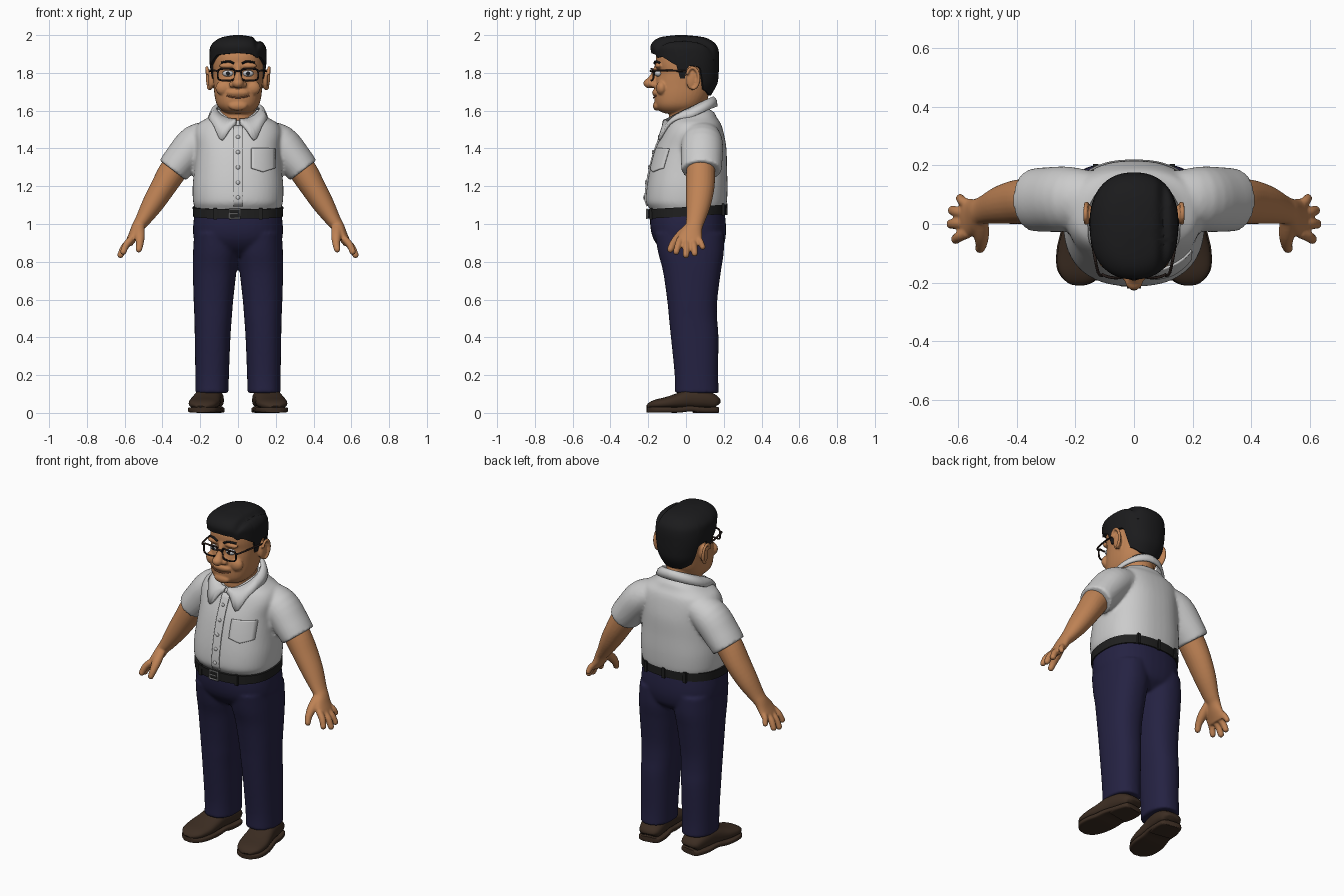
import bpy, bmesh, math
from mathutils import Vector, Matrix

if "Cube" in bpy.data.objects:
    bpy.data.objects.remove(bpy.data.objects["Cube"])

def material(name, r, g, b):
    m = bpy.data.materials.new(name)
    m.diffuse_color = (r, g, b, 1)
    m.use_nodes = True
    m.node_tree.nodes["Principled BSDF"].inputs["Base Color"].default_value = m.diffuse_color
    return m

SKIN = material("skin", .52, .225, .09)
SHIRT = material("shirt_grey", .60, .60, .60)
NAVY = material("navy_cloth", .018, .016, .055)
HAIR = material("black_hair", .011, .011, .012)
BELT = material("black_leather", .014, .014, .014)
SHOE = material("brown_leather", .045, .026, .016)
METAL = material("buckle_metal", .4, .4, .4)
FRAME = material("dark_frame", .02, .012, .01)
WHITE = material("eye_white", .6, .6, .62)
LIP = material("lip_brown", .27, .10, .045)
X, Y, Z = Vector((1, 0, 0)), Vector((0, 1, 0)), Vector((0, 0, 1))

def dense(rows, sub):
    """Smooth interpolation between rows of numbers."""
    out = []
    for i in range(len(rows) - 1):
        a, b, c, d = (rows[max(0, min(len(rows) - 1, i + k))] for k in (-1, 0, 1, 2))
        for s in range(sub):
            t = s / sub
            out.append([.5 * (2*q + (r-p)*t + (2*p-5*q+4*r-s4)*t*t + (3*q-p-3*r+s4)*t**3)
                        for p, q, r, s4 in zip(a, b, c, d)])
    return out + [list(rows[-1])]

def spow(v, e):
    return math.copysign(abs(v) ** e, v)

def loft(bm, rows, n=24, sub=4, ref=Y, flat=False, ex=2.0):
    """Skin rows of (x, y, z, radius along ref, radius across)."""
    rows = dense(rows, sub)
    P = [Vector(r[:3]) for r in rows]
    rings = []
    for i, r in enumerate(rows):
        t = Z if flat else (P[min(i+1, len(P)-1)] - P[max(i-1, 0)]).normalized()
        u = (ref - t * ref.dot(t)).normalized()
        v = t.cross(u)
        rings.append([bm.verts.new(P[i] + u*r[3]*spow(math.cos(a), 2/ex) + v*r[4]*spow(math.sin(a), 2/ex))
                      for a in (2*math.pi*k/n for k in range(n))])
    for p, q in zip(rings, rings[1:]):
        for k in range(n):
            bm.faces.new((p[k], p[(k+1) % n], q[(k+1) % n], q[k]))
    bm.faces.new(rings[0])
    bm.faces.new(rings[-1])

def body(prof, cx=0):
    """Rows of (z, front, back, half width) to loft rows."""
    return [(cx, (f+b)/2, z, (b-f)/2, w) for z, f, b, w in prof]

def surf(prof, x, z, ex):
    """Front y of a body profile at x, z."""
    d = dense(prof, 4)
    for a, b in zip(d, d[1:]):
        if a[0] <= z <= b[0]:
            t = (z-a[0]) / (b[0]-a[0])
            f, k, w = (a[i]+(b[i]-a[i])*t for i in (1, 2, 3))
            return (f+k)/2 - (k-f)/2 * max(0, 1-abs(x/w)**ex) ** (1/ex)
    return 0

def ball(bm, loc, rad, seg=20):
    bmesh.ops.create_uvsphere(bm, u_segments=seg, v_segments=seg//2, radius=1,
                              matrix=Matrix.Translation(loc) @ Matrix.Diagonal((*rad, 1)))

def finish(name, bm, mat, voxel=0, smooth=2, mirror=False, solid=0):
    bmesh.ops.recalc_face_normals(bm, faces=bm.faces)
    me = bpy.data.meshes.new(name)
    bm.to_mesh(me)
    bm.free()
    me.materials.append(mat)
    me.polygons.foreach_set("use_smooth", [True] * len(me.polygons))
    me.set_sharp_from_angle(angle=math.radians(45))
    ob = bpy.data.objects.new(name, me)
    bpy.context.collection.objects.link(ob)
    if voxel:
        m = ob.modifiers.new("blend", 'REMESH')
        m.mode, m.voxel_size, m.use_smooth_shade = 'VOXEL', voxel, True
        m = ob.modifiers.new("relax", 'SMOOTH')
        m.factor, m.iterations = .5, smooth
    if solid:
        m = ob.modifiers.new("thickness", 'SOLIDIFY')
        m.thickness, m.offset = solid, 0
    if mirror:
        ob.modifiers.new("mirror", 'MIRROR')
    return ob

def wire(name, pts, r, mat, ref=Y, sub=3, mirror=False):
    bm = bmesh.new()
    loft(bm, [(*p, r, r) for p in pts], n=8, sub=sub, ref=ref)
    return finish(name, bm, mat, mirror=mirror)

# Shirt: torso and short sleeves blended together
TORSO = [(1.05, -.17, .20, .215), (1.085, -.195, .21, .228), (1.12, -.212, .217, .238),
         (1.2, -.207, .22, .24), (1.3, -.188, .217, .231), (1.4, -.16, .214, .225),
         (1.48, -.125, .2, .232), (1.53, -.1, .185, .212), (1.56, -.08, .165, .165),
         (1.59, -.05, .15, .12), (1.61, -.03, .12, .08)]
TE = 2.4
bm = bmesh.new()
loft(bm, body(TORSO), n=48, flat=True, ex=TE)
for s in (1, -1):
    loft(bm, [(s*.12, .085, 1.475, .09, .075), (s*.22, .085, 1.43, .11, .098),
              (s*.30, .083, 1.34, .11, .094), (s*.345, .082, 1.283, .106, .088)], n=32)
finish("shirt", bm, SHIRT, voxel=.01, smooth=3)

# Plates that follow the shirt front: placket and pocket
def patch(name, x0, x1, z0, z1, dip):
    bm = bmesh.new()
    g = []
    for i in range(9):
        row = []
        for j in range(17):
            u, t = i/8, j/16
            x, z = x0+(x1-x0)*u, z0+dip*abs(2*u-1)+(z1-z0-dip*abs(2*u-1))*t
            row.append(bm.verts.new((x, surf(TORSO, x, z, TE)-.003, z)))
        g.append(row)
    for i in range(8):
        for j in range(16):
            bm.faces.new((g[i][j], g[i+1][j], g[i+1][j+1], g[i][j+1]))
    finish(name, bm, SHIRT, solid=.009)
patch("placket", -.024, .024, 1.095, 1.52, 0)
patch("chest_pocket", .07, .195, 1.275, 1.40, .02)
bm = bmesh.new()
for z in (1.14, 1.22, 1.3, 1.38, 1.46):
    ball(bm, (0, surf(TORSO, 0, z, TE)-.009, z), (.011, .005, .011), 12)
finish("buttons", bm, SHIRT)

# Collar: folded band around the neck, falling to two points
bm = bmesh.new()
prev = None
for k in range(25):
    a = math.radians(4 + 176*k/24)
    c, s = math.cos(a), math.sin(a)
    top = Vector((.112*s, .02-.122*c, 1.612-.06*c))
    drop = .05 + .07*math.exp(-((math.degrees(a)-36)/16)**2) - .03*math.exp(-(math.degrees(a)/14)**2)
    low = Vector((.152*s, .02-.14*c, top.z-drop))
    if c > 0:
        low.y = min(low.y, surf(TORSO, low.x, low.z, TE)-.009)
    mid = (top+low)/2 + Vector((.006*s, -.006*c, .006))
    row = [bm.verts.new(p) for p in (top, mid, low)]
    if prev:
        for i in (0, 1):
            bm.faces.new((prev[i], row[i], row[i+1], prev[i+1]))
    prev = row
finish("collar", bm, SHIRT, solid=.014, mirror=True)

# Trousers: hips and two legs blended together
bm = bmesh.new()
loft(bm, body([(.83, -.08, .14, .10), (.87, -.135, .19, .19), (.92, -.172, .208, .232),
               (.98, -.188, .212, .238), (1.05, -.19, .206, .231), (1.075, -.18, .2, .225)]),
     n=40, flat=True, ex=TE)
LEG = [(.105, -.06, .175, .05, .226), (.2, -.06, .17, .048, .226), (.4, -.08, .172, .04, .229),
       (.5, -.09, .165, .033, .231), (.6, -.10, .166, .025, .235), (.75, -.122, .185, .008, .239),
       (.85, -.148, .2, -.005, .238), (.95, -.165, .2, 0, .232)]
for s in (1, -1):
    loft(bm, [(s*(i+o)/2, (f+b)/2, z, (b-f)/2, (o-i)/2) for z, f, b, i, o in LEG],
         n=32, flat=True, ex=2.3)
finish("trousers", bm, NAVY, voxel=.01, smooth=3)

# Belt, belt loops and buckle
bm = bmesh.new()
loft(bm, body([(1.04, -.201, .212, .238), (1.09, -.203, .214, .24)]), n=64, sub=1, flat=True, ex=TE)
for v in bm.verts:
    v.co.z += .06*v.co.y
finish("belt", bm, BELT)
bm = bmesh.new()
for x, y in ((.12, -.185), (-.12, -.185), (.13, .197), (-.13, .197), (0, .213)):
    bmesh.ops.create_cube(bm, size=1, matrix=Matrix.Translation((x, y, 1.065+.06*y)) @ Matrix.Diagonal((.018, .014, .062, 1)))
finish("belt_loops", bm, BELT)
wire("buckle", [(-.045, -.207, 1.03), (.01, -.207, 1.03), (.01, -.207, 1.078), (-.045, -.207, 1.078),
                (-.045, -.207, 1.03)], .005, METAL, sub=1)
wire("buckle_pin", [(-.045, -.209, 1.054), (0, -.209, 1.054)], .004, METAL, sub=1)

# Shoes: upper and sole, toes turned out
FOOT = [(.168, .035, .03, .06), (.155, .06, .02, .09), (.09, .072, .02, .125), (.02, .073, .02, .128),
        (-.04, .078, .02, .105), (-.1, .082, .02, .085), (-.16, .072, .02, .07), (-.19, .05, .02, .055),
        (-.204, .025, .02, .038)]
bm = bmesh.new()
loft(bm, [(.162-.165*y, y, (a+b)/2, w, (b-a)/2) for y, w, a, b in FOOT], n=28, ref=X, ex=2.5)
finish("shoes", bm, SHOE, mirror=True)
bm = bmesh.new()
loft(bm, [(.162-.165*y, y, .016+(.006 if -.03 < y < .03 else 0), w+.004, .015)
          for y, w, a, b in FOOT], n=28, ref=X, ex=5)
loft(bm, [(.162-.165*y, y, .015, w, .015) for y, w in ((.166, .045), (.15, .064), (.09, .074), (.045, .07))],
     n=28, ref=X, ex=6)
finish("shoe_soles", bm, SHOE, mirror=True)

# Arms with palm, fingers and thumb
bm = bmesh.new()
loft(bm, [(.30, .08, 1.34, .075, .07), (.345, .078, 1.28, .077, .074), (.40, .075, 1.19, .075, .066),
          (.455, .065, 1.10, .065, .056), (.505, .05, 1.02, .05, .04), (.53, .042, .985, .046, .033),
          (.55, .028, .945, .06, .028), (.57, .02, .91, .066, .023), (.58, .02, .89, .06, .019)])
for p, q, r in (((.565, -.03, .92), (.607, -.052, .853), .0185), ((.572, .003, .91), (.622, 0, .836), .019),
                ((.572, .037, .91), (.618, .046, .845), .0185), ((.562, .066, .925), (.592, .088, .878), .0165)):
    mid = [(a+b)/2 for a, b in zip(p, q)]
    loft(bm, [(*p, r, r), (mid[0]+.006, mid[1], mid[2]+.003, r, r), (*q, r*.9, r*.9)], n=14)
    ball(bm, q, (r*.92,)*3, 14)
loft(bm, [(.525, .01, .98, .03, .022), (.52, -.035, .935, .027, .024), (.52, -.068, .895, .02, .02),
          (.525, -.083, .865, .017, .017)], n=14, ref=X)
ball(bm, (.525, -.083, .865), (.017, .017, .017), 14)
finish("arms", bm, SKIN, voxel=.006, mirror=True)

# Head with neck, nose, cheeks, chin and ears
HEAD = [(1.585, -.11, .04, .055), (1.60, -.143, .06, .085), (1.63, -.163, .09, .111),
        (1.68, -.168, .12, .124), (1.75, -.163, .14, .13), (1.80, -.153, .15, .134),
        (1.85, -.16, .15, .135), (1.90, -.155, .15, .13), (1.95, -.12, .13, .11), (1.975, -.07, .08, .06)]
HE = 2.3
bm = bmesh.new()
loft(bm, body(HEAD), n=40, flat=True, ex=HE)
loft(bm, body([(1.48, -.08, .12, .1), (1.56, -.09, .125, .097), (1.66, -.08, .12, .09)]), n=32, flat=True)
loft(bm, [(0, -.145, 1.84, .02, .02), (0, -.165, 1.79, .02, .018), (0, -.185, 1.755, .026, .026)], n=16)
ball(bm, (0, -.192, 1.745), (.031, .034, .027))
ball(bm, (0, -.155, 1.625), (.05, .02, .025))
ball(bm, (0, -.155, 1.695), (.06, .025, .022))
for s in (1, -1):
    ball(bm, (s*.029, -.172, 1.738), (.018, .02, .017))
    ball(bm, (s*.075, -.128, 1.72), (.045, .03, .04))
    ball(bm, (s*.055, -.145, 1.838), (.045, .02, .016))
    ball(bm, (s*.144, .03, 1.765), (.016, .03, .055))
    loft(bm, [(s*(.153+.012*math.sin(a/2+.8)), .035+.033*math.cos(a), 1.772+.056*math.sin(a), .009, .009)
              for a in (math.radians(160-25*k) for k in range(11))], n=10, ref=X, sub=2)
finish("head", bm, SKIN, voxel=.006)

# Eyes, brows and mouth
for name, mat, y, rad in (("eyes", WHITE, -.146, (.03, .02, .017)), ("pupils", HAIR, -.164, (.010, .004, .011))):
    bm = bmesh.new()
    ball(bm, (.053, y, 1.797), rad)
    finish(name, bm, mat, mirror=True)
wire("eyebrows", [(x, surf(HEAD, x, z, HE)-.008, z) for x, z in ((.022, 1.85), (.05, 1.861), (.088, 1.853))],
     .006, HAIR, mirror=True)
wire("mouth", [(x, surf(HEAD, x, 1.67, HE)-.004, 1.669+3*x*x) for x in (-.06, -.03, 0, .03, .06)], .004, LIP, ref=Z)

# Glasses
loop = [(.0615+.046*spow(math.cos(a), .5), -.184+.012*abs(math.cos(a)), 1.791+.031*spow(math.sin(a), .5))
        for a in (math.pi*k/12 for k in range(25))]
wire("glasses_rims", loop, .005, FRAME, sub=1, mirror=True)
wire("glasses_bridge", [(-.018, -.182, 1.806), (0, -.188, 1.811), (.018, -.182, 1.806)], .005, FRAME, ref=Z)
wire("glasses_arms", [(.106, -.176, 1.808), (.122, -.165, 1.812), (.139, -.08, 1.812), (.15, .02, 1.808)],
     .005, FRAME, ref=Z, mirror=True)

# Hair: shell over the head with a hairline set by angle, and a side parting
CAP = dense([(1.67, -.09, .125, .095), (1.74, -.14, .165, .128), (1.80, -.165, .173, .143), (1.85, -.172, .175, .15),
             (1.90, -.182, .175, .151), (1.94, -.188, .166, .146), (1.97, -.17, .137, .12),
             (1.99, -.13, .09, .08), (2.0, -.05, .0, .02)], 6)
LINE = [(0, 1.905), (45, 1.895), (66, 1.855), (76, 1.84), (78, 1.77), (88, 1.77), (91, 1.84),
        (112, 1.83), (118, 1.715), (150, 1.685), (181, 1.68)]
def interp(tab, v):
    for a, b in zip(tab, tab[1:]):
        if v <= b[0]:
            t = (v-a[0]) / (b[0]-a[0])
            return [p+(q-p)*t for p, q in zip(a, b)][1:]
    return list(tab[-1][1:])
bm = bmesh.new()
rings = []
for i in range(26):
    ring = []
    for k in range(96):
        a = 2*math.pi*k/96
        bottom = interp(LINE, math.degrees(min(a, 2*math.pi-a)))[0]
        z = 2.0-(2.0-bottom)*(min(i, 24)/24)**1.6
        f, b, w = interp(CAP, z)
        shrink = .8 if i == 25 else 1
        x = shrink*w*spow(math.sin(a), 2/HE)
        y = shrink*((f+b)/2-(b-f)/2*spow(math.cos(a), 2/HE))
        if z > 1.88 and i < 25:
            z -= .018*math.exp(-((x-.1)/.014)**2)
        ring.append(bm.verts.new((x, y, z)))
    rings.append(ring)
for p, q in zip(rings, rings[1:]):
    for k in range(96):
        bm.faces.new((p[k], p[(k+1) % 96], q[(k+1) % 96], q[k]))
bm.faces.new(rings[0])
finish("hair", bm, HAIR)
